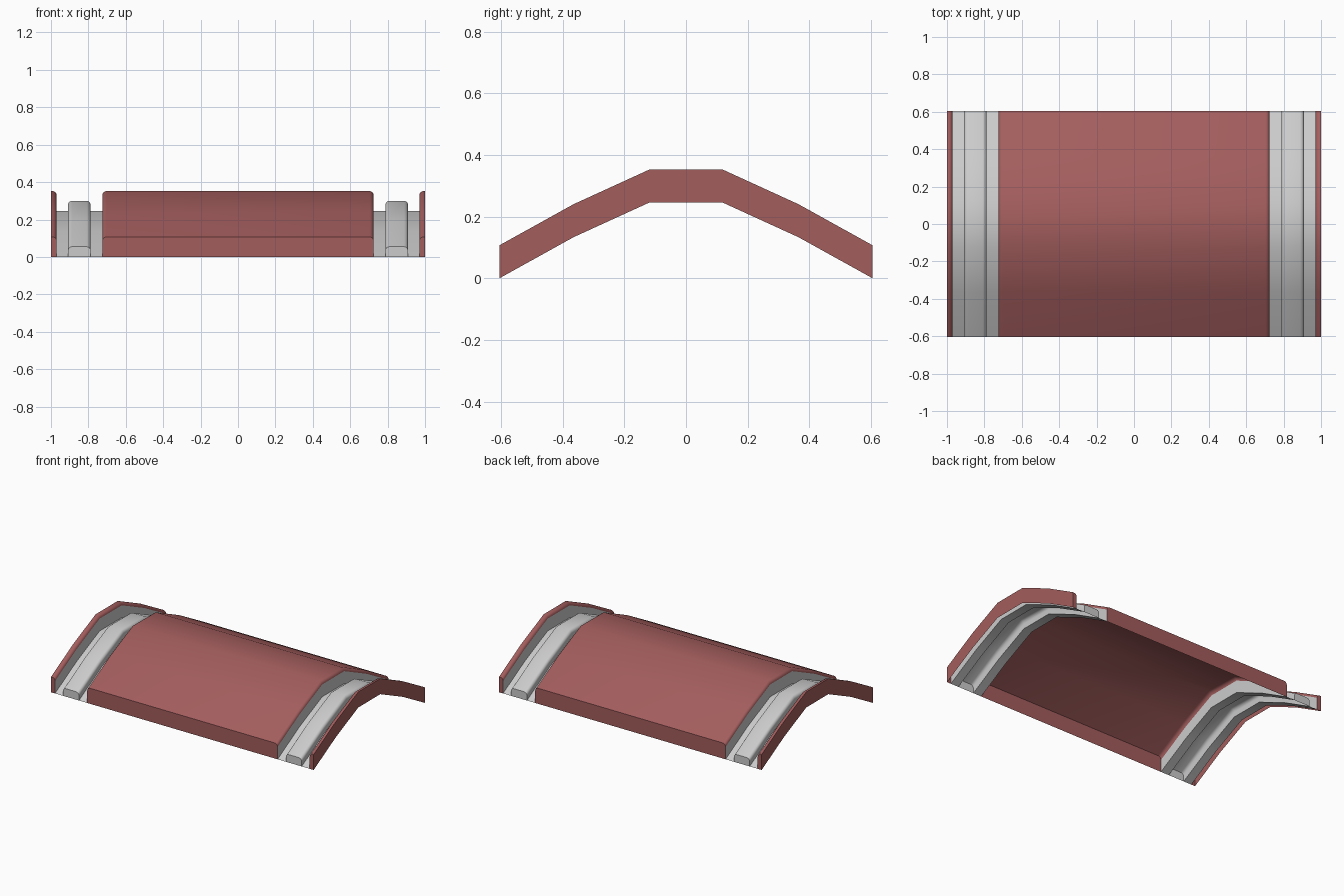
import bpy, bmesh, math

if "Cube" in bpy.data.objects:
    bpy.data.objects.remove(bpy.data.objects["Cube"])

# Arched path (y, base z) followed by every part
PATH = [(-0.605, 0.0), (-0.365, 0.133), (-0.12, 0.245),
        (0.12, 0.245), (0.365, 0.133), (0.605, 0.0)]
H, RIB_H, R = 0.107, 0.055, 0.022

red = bpy.data.materials.new("red_paint")
red.diffuse_color = (0.37, 0.11, 0.11, 1)
red.use_nodes = True
red.node_tree.nodes["Principled BSDF"].inputs["Base Color"].default_value = red.diffuse_color


def arc(x, h, side, r=R, n=4):
    """Rounded top corner at (x, h); side -1 = left, 1 = right, ordered left to right."""
    pts = [(x - side * r * (1 - math.cos(t)), h - r + r * math.sin(t))
           for t in (math.pi / 2 * i / n for i in range(n + 1))]
    return pts if side < 0 else pts[::-1]


def mirrored(profile):
    return [(-x, h) for x, h in reversed(profile)]


def sweep(name, pieces, mat=None):
    """Sweep open (x, height) profiles along the arch, closing the ends of capped ones."""
    bm = bmesh.new()
    for profile, capped in pieces:
        rows = [[bm.verts.new((x, y, z + h)) for x, h in profile] for y, z in PATH]
        for a, b in zip(rows, rows[1:]):
            for i in range(len(profile) - 1):
                bm.faces.new((a[i], a[i + 1], b[i + 1], b[i]))
        if capped:
            for row, (y, z), front in ((rows[0], PATH[0], True), (rows[-1], PATH[-1], False)):
                ring = list(row)
                if profile[-1][1] > 0:
                    ring.append(bm.verts.new((profile[-1][0], y, z)))
                if profile[0][1] > 0:
                    ring.insert(0, bm.verts.new((profile[0][0], y, z)))
                bm.faces.new(ring[::-1] if front else ring)
    me = bpy.data.meshes.new(name)
    bm.to_mesh(me)
    bm.free()
    ob = bpy.data.objects.new(name, me)
    bpy.context.collection.objects.link(ob)
    if mat:
        me.materials.append(mat)
    bpy.ops.object.select_all(action='DESELECT')
    ob.select_set(True)
    bpy.context.view_layer.objects.active = ob
    bpy.ops.object.shade_smooth_by_angle(angle=math.radians(35))
    return ob


# Wide central cover with rounded side edges
sweep("centre_cover", [(arc(-0.725, H, -1) + arc(0.725, H, 1), True)], red)

# Profiles of the right end: outer rim, channel halves and raised rib
rim = arc(0.97, H, -1) + [(1.0, H), (1.0, 0.0)]
inner_channel = [(0.725, H - R), (0.725, 0.0), (0.788, 0.0)]
outer_channel = [(0.909, 0.0), (0.97, 0.0), (0.97, H - R)]
rib = [(0.788, 0.0)] + arc(0.788, RIB_H, -1) + arc(0.909, RIB_H, 1) + [(0.909, 0.0)]

for side, flip in (("right", lambda p: p), ("left", mirrored)):
    # Thin painted rim at the end
    sweep(side + "_rim", [(flip(rim), True)], red)
    # Grey recessed channel with its walls
    sweep(side + "_channel", [(flip(inner_channel), False), (flip(outer_channel), False)])
    # Raised rib inside the channel
    sweep(side + "_rib", [(flip(rib), True)])
